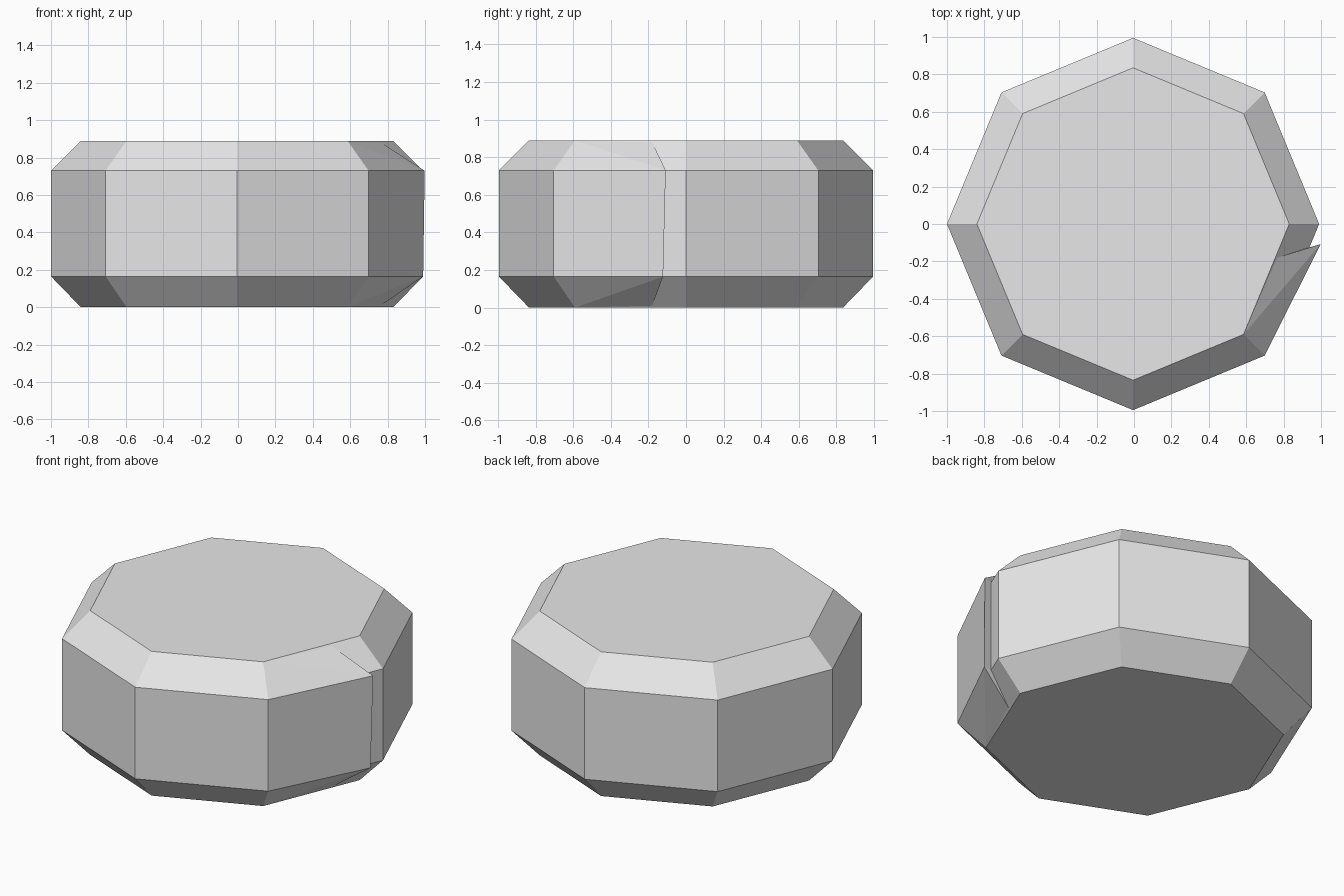
import bpy, bmesh
from math import cos, sin, pi

cube = bpy.data.objects.get("Cube")
if cube:
    bpy.data.objects.remove(cube, do_unlink=True)

grey = bpy.data.materials.new("plain_grey")
grey.use_nodes = True
colour = (0.8, 0.8, 0.8, 1)
grey.diffuse_color = colour
grey.node_tree.nodes["Principled BSDF"].inputs["Base Color"].default_value = colour

CENTRE_X, SIDES = -0.005, 8
HEIGHT, LOW, HIGH = 0.89, 0.165, 0.73
OUTER, INNER = 0.995, 0.835


def finish(name, bm):
    bmesh.ops.recalc_face_normals(bm, faces=bm.faces)
    mesh = bpy.data.meshes.new(name)
    bm.to_mesh(mesh)
    bm.free()
    mesh.materials.append(grey)
    obj = bpy.data.objects.new(name, mesh)
    bpy.context.collection.objects.link(obj)
    return obj


def corner(i, radius, z):
    a = 2 * pi * i / SIDES
    return (CENTRE_X + radius * cos(a), radius * sin(a), z)


# Chamfered octagonal block, lofted through four rings
bm = bmesh.new()
profile = [(INNER, 0), (OUTER, LOW), (OUTER, HIGH), (INNER, HEIGHT)]
rings = [[bm.verts.new(corner(i, r, z)) for i in range(SIDES)] for r, z in profile]
for a, b in zip(rings, rings[1:]):
    for i in range(SIDES):
        j = (i + 1) % SIDES
        bm.faces.new((a[i], a[j], b[j], b[i]))
bm.faces.new(rings[0])
bm.faces.new(rings[-1])
finish("octagonal_block", bm)

# Wedge-shaped lip, hinged on one corner and lifted at its free end
bm = bmesh.new()


def lip_end(rim_z, edge_z, free_z, tip):
    points = [corner(7, INNER, rim_z), corner(7, OUTER, edge_z),
              (*tip, edge_z), (0.765, -0.18, free_z), (0.938, -0.125, edge_z)]
    return [bm.verts.new(p) for p in points]


top = lip_end(HEIGHT, HIGH, HEIGHT - 0.01, (0.998, -0.108))
bottom = lip_end(0, LOW, 0.01, (0.99, -0.122))
for rim, hinge, tip, free, base in (top, bottom):
    bm.faces.new((rim, hinge, tip))       # chamfer
    bm.faces.new((rim, tip, free))
    bm.faces.new((free, tip, base))       # end wall on the chamfer
    bm.faces.new((rim, free, base))       # hidden backing
    bm.faces.new((rim, base, hinge))
for a, b in ((1, 2), (2, 4), (4, 1)):     # side, end wall, hidden backing
    bm.faces.new((top[a], top[b], bottom[b], bottom[a]))
finish("raised_lip", bm)
